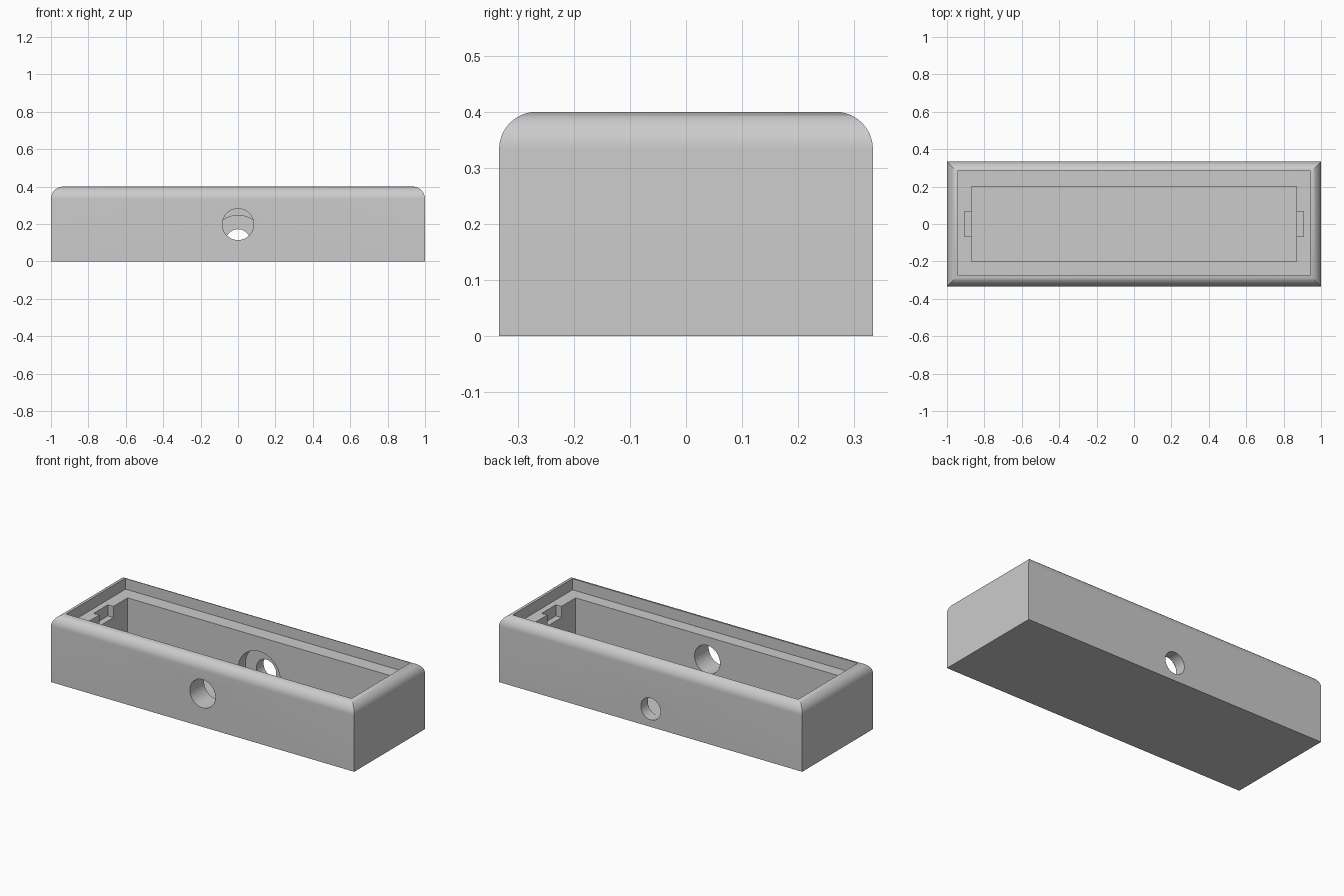
import bpy, bmesh, math
from mathutils import Matrix

if "Cube" in bpy.data.objects:
    bpy.data.objects.remove(bpy.data.objects["Cube"])

HX, HY, TOP = 1.0, 1 / 3, 0.4      # outer half sizes and height
ROUND = 1 / 15                     # top edge radius
FLOOR, LEDGE, LIP_Y = 0.04, 1 / 3, 0.005

grey = bpy.data.materials.new("matte_grey")
grey.use_nodes = True
colour = (0.6, 0.6, 0.6, 1)
grey.diffuse_color = colour
grey.node_tree.nodes["Principled BSDF"].inputs["Base Color"].default_value = colour


def make_object(name, bm):
    bmesh.ops.recalc_face_normals(bm, faces=bm.faces)
    mesh = bpy.data.meshes.new(name)
    bm.to_mesh(mesh)
    bm.free()
    mesh.materials.append(grey)
    obj = bpy.data.objects.new(name, mesh)
    bpy.context.collection.objects.link(obj)
    return obj


def box(name, x0, x1, y0, y1, z0, z1):
    bm = bmesh.new()
    middle = ((x0 + x1) / 2, (y0 + y1) / 2, (z0 + z1) / 2)
    size = (x1 - x0, y1 - y0, z1 - z0, 1)
    bmesh.ops.create_cube(bm, size=1, matrix=Matrix.Translation(middle) @ Matrix.Diagonal(size))
    return make_object(name, bm)


def bore(name, radius, z, y0, y1):
    """Cylinder along y, trimmed so that it never cuts into the floor."""
    bm = bmesh.new()
    place = Matrix.Translation((0, (y0 + y1) / 2, z)) @ Matrix.Rotation(math.pi / 2, 4, "X")
    bmesh.ops.create_cone(bm, cap_ends=True, segments=64, radius1=radius, radius2=radius,
                          depth=y1 - y0, matrix=place)
    if z - radius < FLOOR:
        cut = bmesh.ops.bisect_plane(bm, geom=bm.verts[:] + bm.edges[:] + bm.faces[:],
                                     plane_co=(0, 0, FLOOR + 0.001), plane_no=(0, 0, 1),
                                     clear_inner=True)
        bmesh.ops.holes_fill(bm, edges=[e for e in bm.edges if e.is_boundary])
    return make_object(name, bm)


# Outer block: stacked rectangles, the upper ones following a quarter round
bm = bmesh.new()
levels = [(0, 0)]
steps = 12
for i in range(steps + 1):
    a = math.pi / 2 * i / steps
    levels.append((ROUND * (1 - math.cos(a)), TOP - ROUND * (1 - math.sin(a))))
rings = []
for inset, z in levels:
    x, y = HX - inset, HY - inset
    rings.append([bm.verts.new((sx * x, sy * y, z))
                  for sx, sy in ((-1, -1), (1, -1), (1, 1), (-1, 1))])
for low, high in zip(rings, rings[1:]):
    for i in range(4):
        j = (i + 1) % 4
        bm.faces.new((low[i], low[j], high[j], high[i]))
bm.faces.new(rings[0][::-1])
bm.faces.new(rings[-1])
case = make_object("case_body", bm)

# Lid recess, main cavity, end notches, front hole, stepped back hole
cutters = [
    box("lid_recess", -0.941, 0.941, LIP_Y - 0.28, LIP_Y + 0.28, LEDGE, 0.5),
    box("cavity", -0.868, 0.868, -0.2, 0.2, FLOOR, 0.45),
    box("right_notch", -0.905, -0.8, -0.067, 0.067, 0.267, 0.42),
    box("left_notch", 0.8, 0.905, -0.067, 0.067, 0.267, 0.42),
    bore("front_hole", 0.084, 0.198, -0.4, -0.1),
    bore("back_counterbore", 0.139, 0.107, 0.1, 0.267),
    bore("back_hole", 0.065, 0.107, 0.15, 0.4),
]
bpy.ops.object.select_all(action="DESELECT")
bpy.context.view_layer.objects.active = case
case.select_set(True)
for cutter in cutters:
    mod = case.modifiers.new(cutter.name, "BOOLEAN")
    mod.operation = "DIFFERENCE"
    mod.solver = "EXACT"
    mod.object = cutter
    bpy.ops.object.modifier_apply(modifier=mod.name)
    bpy.data.objects.remove(cutter)

bpy.ops.object.shade_smooth_by_angle(angle=math.radians(30))
